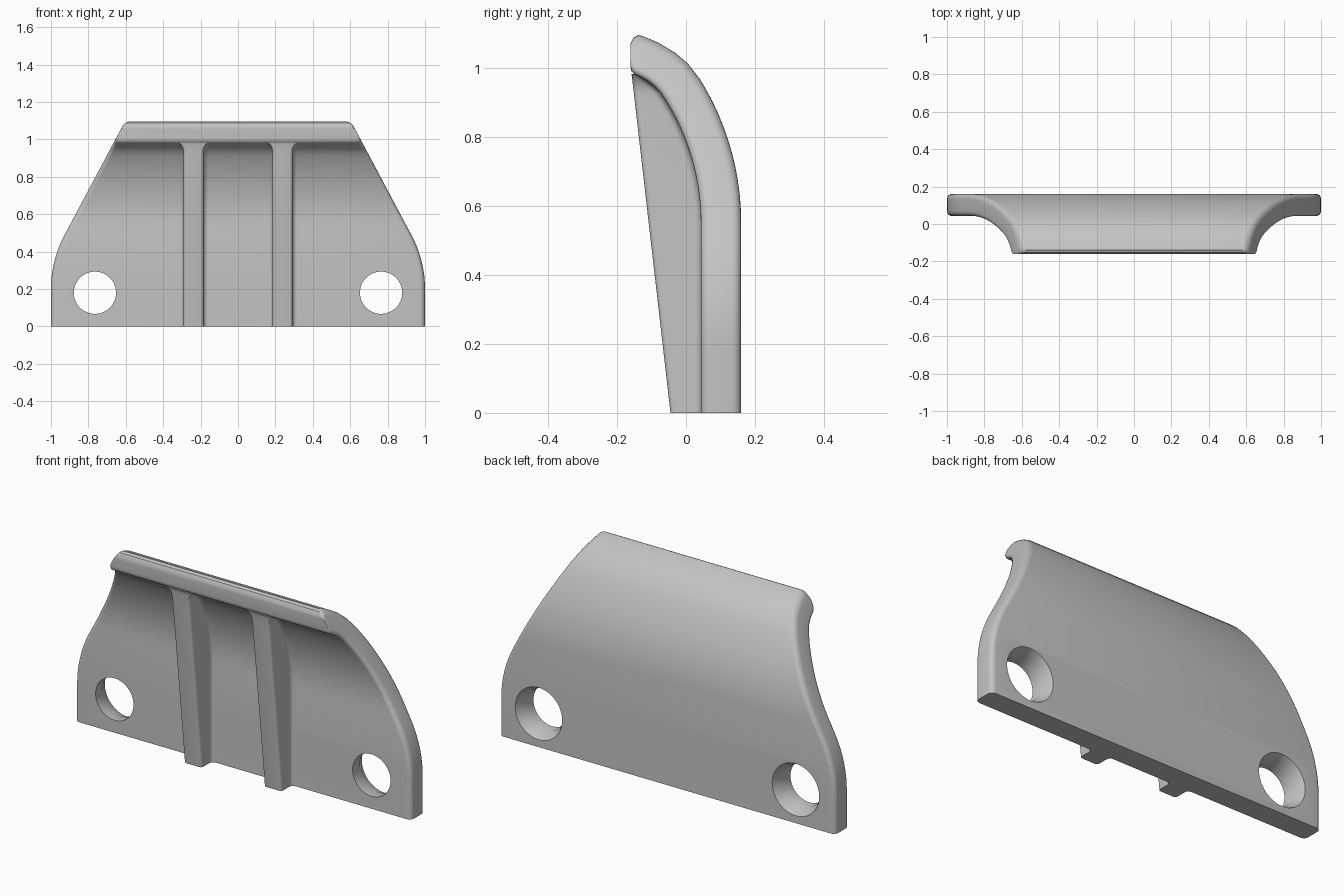
import bpy, bmesh, math
from mathutils import Matrix

cube = bpy.data.objects.get("Cube")
if cube:
    bpy.data.objects.remove(cube, do_unlink=True)

grey = bpy.data.materials.new("plain grey")
grey.use_nodes = True
grey.diffuse_color = (0.55, 0.55, 0.55, 1)
grey.node_tree.nodes["Principled BSDF"].inputs["Base Color"].default_value = (0.55, 0.55, 0.55, 1)


def finish(bm, name):
    bmesh.ops.recalc_face_normals(bm, faces=bm.faces)
    mesh = bpy.data.meshes.new(name)
    bm.to_mesh(mesh)
    bm.free()
    mesh.materials.append(grey)
    ob = bpy.data.objects.new(name, mesh)
    bpy.context.collection.objects.link(ob)
    return ob


def smooth(ob):
    bpy.ops.object.select_all(action='DESELECT')
    ob.select_set(True)
    bpy.context.view_layer.objects.active = ob
    bpy.ops.object.shade_smooth_by_angle(angle=math.radians(35))


def loft(sections, name):
    """Skin a list of closed rings and cap both ends."""
    bm = bmesh.new()
    rings = [[bm.verts.new(p) for p in ring] for ring in sections]
    for a, b in zip(rings, rings[1:]):
        for i in range(len(a)):
            j = (i + 1) % len(a)
            bm.faces.new((a[i], a[j], b[j], b[i]))
    bm.faces.new(rings[0])
    bm.faces.new(rings[-1])
    return finish(bm, name)


# Side profile: straight wall, arc, then the forward curling lip
BACK_Y, THICK, BEND_Z, BEND_R = 0.16, 0.117, 0.55, 0.788
back, front = [], []
for z in [0, 0.2] + [0.2 + 0.35 * i / 10 for i in range(1, 11)]:
    back.append((BACK_Y, z))
    front.append((BACK_Y - THICK, z))
for i in range(1, 17):
    a = math.radians(2 * i)
    for line, r in ((back, BEND_R), (front, BEND_R - THICK)):
        line.append((BACK_Y - BEND_R + r * math.cos(a), BEND_Z + r * math.sin(a)))
back += [(0.006, 1.012), (-0.03, 1.043), (-0.08, 1.073), (-0.122, 1.091),
         (-0.138, 1.095), (-0.152, 1.088), (-0.161, 1.07)]
front += [(-0.073, 0.927), (-0.09, 0.945), (-0.113, 0.963), (-0.135, 0.975),
          (-0.15, 0.982), (-0.158, 0.99), (-0.161, 1.003)]

# Front outline: upright edge, arc, then a straight taper
ARC_Z, ARC_R, TAPER = 0.2, 0.61, math.radians(28)


def half_width(z):
    end = ARC_Z + ARC_R * math.sin(TAPER)
    if z <= ARC_Z:
        return 1.0
    if z <= end:
        return 1 - ARC_R + math.sqrt(ARC_R ** 2 - (z - ARC_Z) ** 2)
    return 1 - ARC_R * (1 - math.cos(TAPER)) - (z - end) * math.tan(TAPER)


# Curved plate with rounded side edges
ROUND = 0.026
plate_rings = []
for (by, bz), (fy, fz) in zip(back, front):
    thick = math.hypot(by - fy, bz - fz)
    r = min(ROUND, thick * 0.4)
    corner = [(r * (1 - math.cos(k * math.pi / 10)), r * (1 - math.sin(k * math.pi / 10)))
              for k in range(6)]          # (depth from face, inset from side)
    steps = [(d / thick, i) for d, i in corner]
    steps += [(1 - t, i) for t, i in reversed(steps)]
    half = []
    for t, inset in steps:
        y, z = by + t * (fy - by), bz + t * (fz - bz)
        half.append((half_width(z) - inset, y, z))
    plate_rings.append(half + [(-x, y, z) for x, y, z in reversed(half)])
plate = loft(plate_rings, "curved_plate")

# Two mounting holes, countersunk from the back
HOLE_R, SINK_R = 0.113, 0.14
for sx in (-1, 1):
    rings = []
    for y, r in ((0.0, HOLE_R), (0.1, HOLE_R), (BACK_Y, SINK_R), (0.2, SINK_R)):
        rings.append([(sx * 0.765 + r * math.cos(k * math.tau / 48), y,
                       0.18 + r * math.sin(k * math.tau / 48)) for k in range(48)])
    cutter = loft(rings, "hole_cutter")
    cutter.hide_render = True
    mod = plate.modifiers.new("hole", 'BOOLEAN')
    mod.operation, mod.solver, mod.object = 'DIFFERENCE', 'EXACT', cutter
    bpy.context.view_layer.objects.active = plate
    bpy.ops.object.modifier_apply(modifier=mod.name)
    bpy.data.objects.remove(cutter, do_unlink=True)
smooth(plate)

# Two stiffening ribs with filleted roots, running straight up to the lip
RIB_X, RIB_HALF = 0.238, 0.053
for sx, name in ((-1, "right_rib"), (1, "left_rib")):
    rings = []
    for wall, z in front[:-2]:
        face = -0.045 - 0.1147 * z
        depth = max(wall - face, 0.003)
        fillet, edge = min(0.022, depth * 0.5), min(0.014, depth * 0.4)
        w = RIB_HALF + 0.025 * max(0, (z - 0.93) / 0.055) ** 2
        side = [(w + fillet, wall + 0.01)]
        for k in range(6):
            a = k * math.pi / 10
            side.append((w + fillet * (1 - math.sin(a)), wall - fillet * (1 - math.cos(a))))
        for k in range(5):
            a = k * math.pi / 8
            side.append((w - edge * (1 - math.cos(a)),
                         wall - depth + edge * (1 - math.sin(a))))
        ring = side + [(-x, y) for x, y in reversed(side)]
        rings.append([(sx * RIB_X + x, y, z) for x, y in ring])
    smooth(loft(rings, name))
